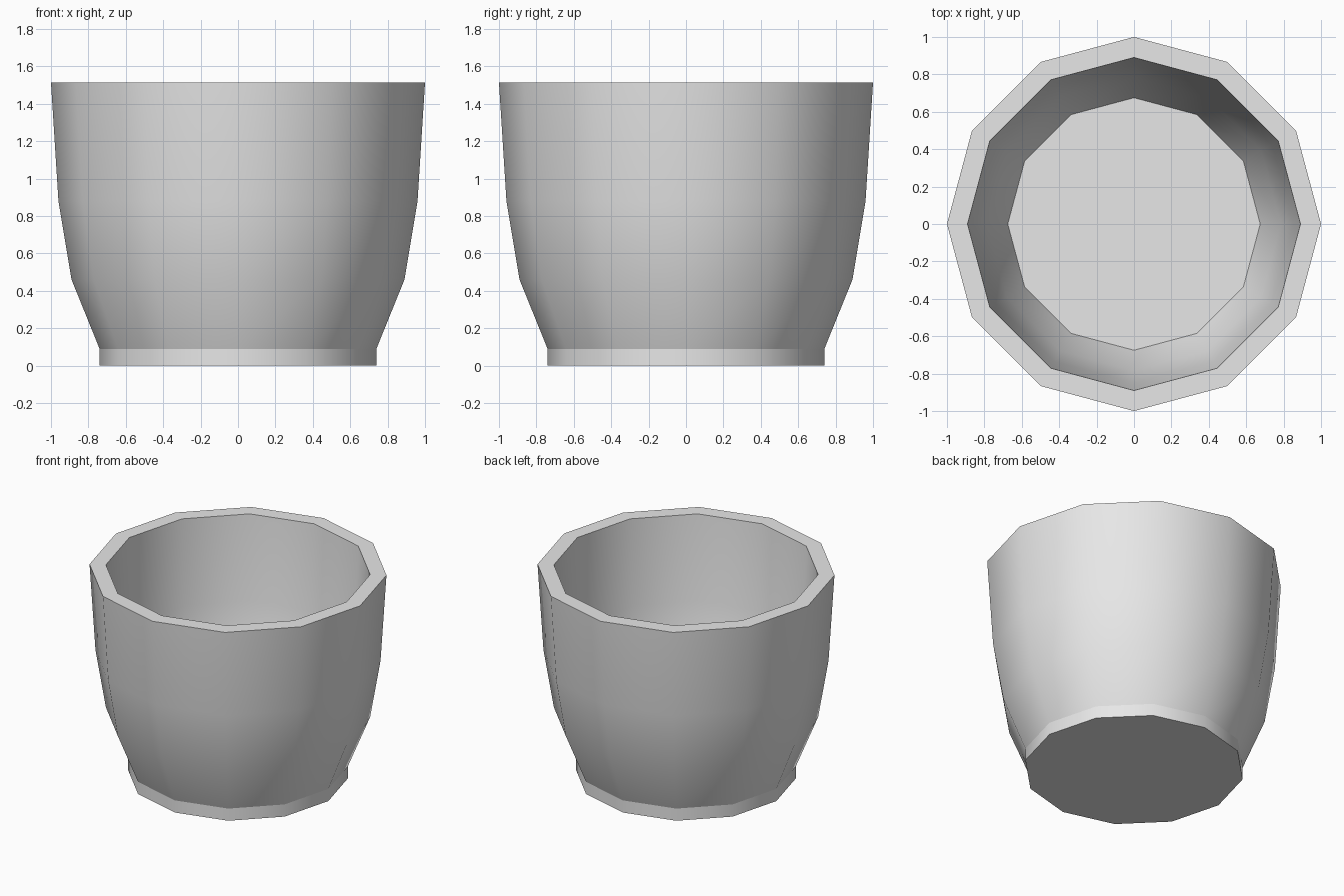
import bpy
import bmesh
from math import cos, sin, pi, radians

cube = bpy.data.objects.get("Cube")
if cube:
    bpy.data.objects.remove(cube, do_unlink=True)

SIDES = 12
FOOT_TOP = 0.09

# Radius and height, from the foot up the outside, over the rim, down the inside
PROFILE = [
    (0.74, 0.0), (0.74, FOOT_TOP), (0.89, 0.46), (0.96, 0.88), (1.0, 1.515),
    (0.89, 1.515), (0.85, 0.89), (0.785, 0.48), (0.675, 0.21),
]


def make_material(name, colour):
    mat = bpy.data.materials.new(name)
    mat.use_nodes = True
    mat.diffuse_color = colour
    mat.node_tree.nodes["Principled BSDF"].inputs["Base Color"].default_value = colour
    return mat


def lathe(name, profile, sides, mat):
    bm = bmesh.new()
    rings = []
    for radius, height in profile:
        angles = [2 * pi * i / sides for i in range(sides)]
        rings.append([bm.verts.new((radius * cos(a), radius * sin(a), height))
                      for a in angles])
    for low, high in zip(rings, rings[1:]):
        for i in range(sides):
            j = (i + 1) % sides
            bm.faces.new((low[i], low[j], high[j], high[i]))
    # Underside and inner floor
    bm.faces.new(rings[0][::-1])
    bm.faces.new(rings[-1])
    # Crisp edge where the body meets the foot
    for edge in bm.edges:
        if all(abs(v.co.z - FOOT_TOP) < 0.001 for v in edge.verts):
            edge.smooth = False
    mesh = bpy.data.meshes.new(name)
    bm.to_mesh(mesh)
    bm.free()
    mesh.materials.append(mat)
    obj = bpy.data.objects.new(name, mesh)
    bpy.context.collection.objects.link(obj)
    return obj


# Round open pot
pot = lathe("pot", PROFILE, SIDES, make_material("light grey", (0.8, 0.8, 0.8, 1.0)))
bpy.ops.object.select_all(action='DESELECT')
pot.select_set(True)
bpy.context.view_layer.objects.active = pot
bpy.ops.object.shade_smooth_by_angle(angle=radians(35), keep_sharp_edges=True)
